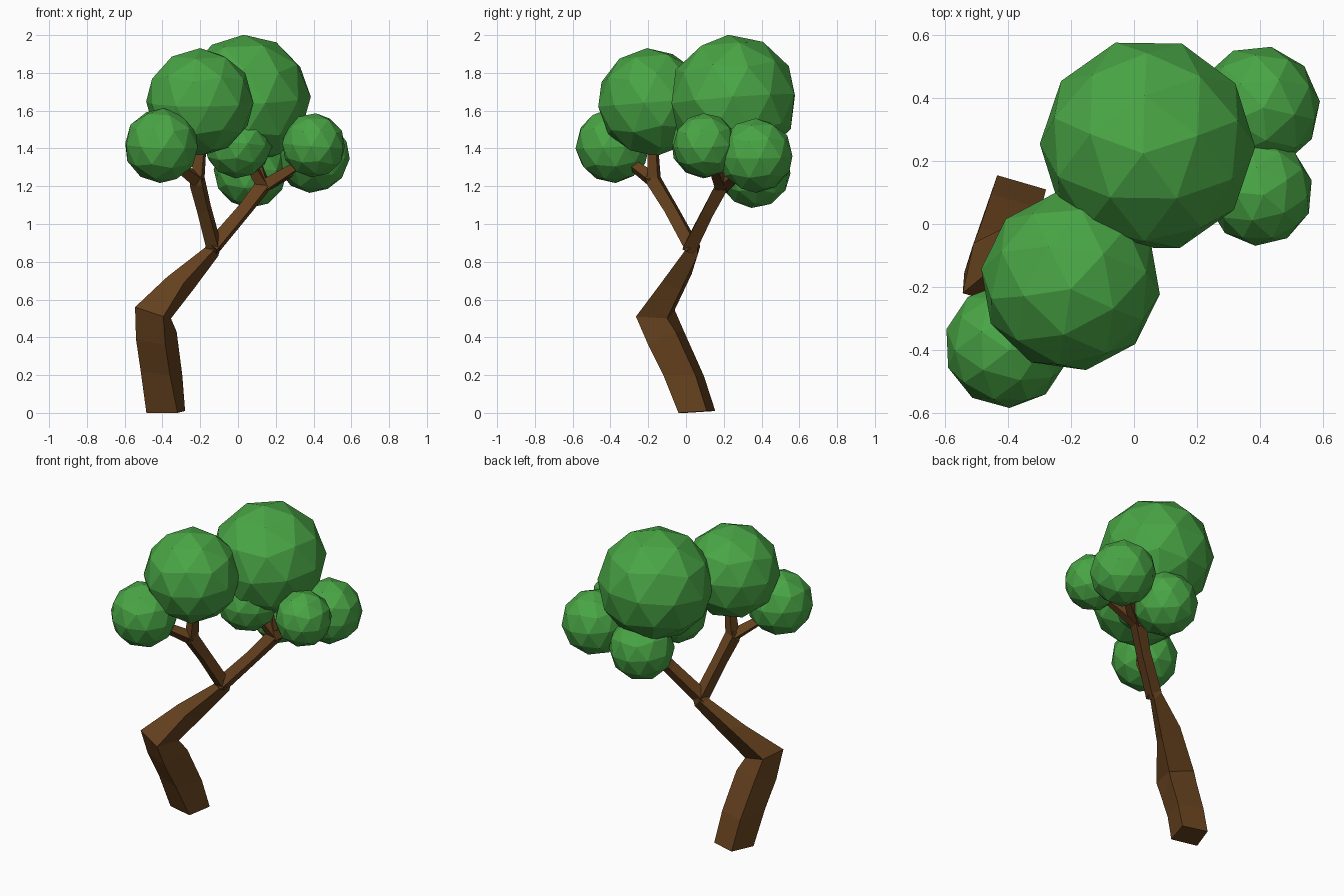
import bpy, bmesh
from mathutils import Vector, Euler

if "Cube" in bpy.data.objects:
    bpy.data.objects.remove(bpy.data.objects["Cube"])


def material(name, color):
    m = bpy.data.materials.new(name)
    m.diffuse_color = (*color, 1)
    m.use_nodes = True
    m.node_tree.nodes["Principled BSDF"].inputs["Base Color"].default_value = m.diffuse_color
    return m


BARK = material("bark", (0.13, 0.053, 0.013))
LEAF = material("leaf", (0.067, 0.38, 0.06))


def finish(name, bm, mat):
    bmesh.ops.recalc_face_normals(bm, faces=bm.faces)
    me = bpy.data.meshes.new(name)
    bm.to_mesh(me)
    bm.free()
    me.materials.append(mat)
    ob = bpy.data.objects.new(name, me)
    bpy.context.collection.objects.link(ob)


def loft(name, rings):
    """Four-sided limb skinned through a list of rings."""
    bm = bmesh.new()
    loops = [[bm.verts.new(p) for p in r] for r in rings]
    for a, b in zip(loops, loops[1:]):
        for i in range(4):
            j = (i + 1) % 4
            bm.faces.new((a[i], a[j], b[j], b[i]))
    bm.faces.new(loops[0][::-1])
    bm.faces.new(loops[-1])
    finish(name, bm, BARK)


def limb(name, path):
    """Square tapered limb along (x, y, z, half width) points."""
    pts = [Vector(p[:3]) for p in path]
    rings = []
    for i, p in enumerate(pts):
        d = (pts[min(i + 1, len(pts) - 1)] - pts[max(i - 1, 0)]).normalized()
        u = d.cross(Vector((0.28, 0.96, 0))).normalized()
        v = d.cross(u)
        w = path[i][3]
        rings.append([p + w * (a * u + b * v) for a, b in ((1, 1), (-1, 1), (-1, -1), (1, -1))])
    loft(name, rings)


# Crooked trunk: base, two lower rings, elbow, taper, fork
loft("trunk", [
    [(-.485, 0, 0), (-.32, -.04, 0), (-.28, .11, .01), (-.435, .155, .01)],
    [(-.515, -.075, .22), (-.36, -.12, .2), (-.295, .05, .2), (-.455, .095, .195)],
    [(-.54, -.155, .39), (-.385, -.2, .36), (-.325, -.055, .43), (-.49, -.01, .43)],
    [(-.545, -.22, .56), (-.395, -.265, .51), (-.355, -.1, .5), (-.51, -.06, .545)],
    [(-.375, -.08, .72), (-.285, -.13, .69), (-.235, -.025, .655), (-.33, .03, .735)],
    [(-.175, .01, .875), (-.13, -.005, .86), (-.105, .06, .83), (-.15, .075, .88)],
    [(-.155, .005, .92), (-.105, 0, .92), (-.085, .06, .9), (-.13, .065, .92)],
])

# Two main branches
limb("left_branch", [(-.125, .035, .87, .033), (-.18, -.08, 1.08, .031),
                     (-.215, -.165, 1.22, .034), (-.218, -.18, 1.26, .03)])
limb("right_branch", [(-.14, .02, .87, .035), (.03, .12, 1.07, .031),
                      (.13, .19, 1.2, .034), (.145, .195, 1.23, .03)])

# Twigs running into each leaf ball
left, right = (-.215, -.17, 1.23, .03), (.135, .19, 1.2, .03)
for i, (start, end) in enumerate([
    (left, (-.19, -.175, 1.45)), (left, (-.36, -.32, 1.34)),
    (right, (.08, .22, 1.42)), (right, (.33, .14, 1.32)), (right, (.33, .31, 1.3)),
    (right, (.05, .13, 1.34)), (right, (.09, .29, 1.25)),
]):
    limb(f"twig_{i + 1}", [start, (*end, .02)])

# Faceted leaf balls: centre, radius
for i, (c, r) in enumerate([
    ((.043, .25, 1.66), .343), ((-.202, -.183, 1.645), .287),
    ((-.405, -.387, 1.415), .199), ((.4, .1, 1.417), .17),
    ((.395, .37, 1.362), .198), ((0, .1, 1.423), .182), ((.065, .36, 1.28), .196),
]):
    bm = bmesh.new()
    bmesh.ops.create_icosphere(bm, subdivisions=2, radius=r)
    rot = Euler((.06, -.06, .3 + .5 * i)).to_matrix()
    bmesh.ops.transform(bm, matrix=rot.to_4x4(), verts=bm.verts)
    bmesh.ops.translate(bm, vec=c, verts=bm.verts)
    finish(f"leaf_ball_{i + 1}", bm, LEAF)
